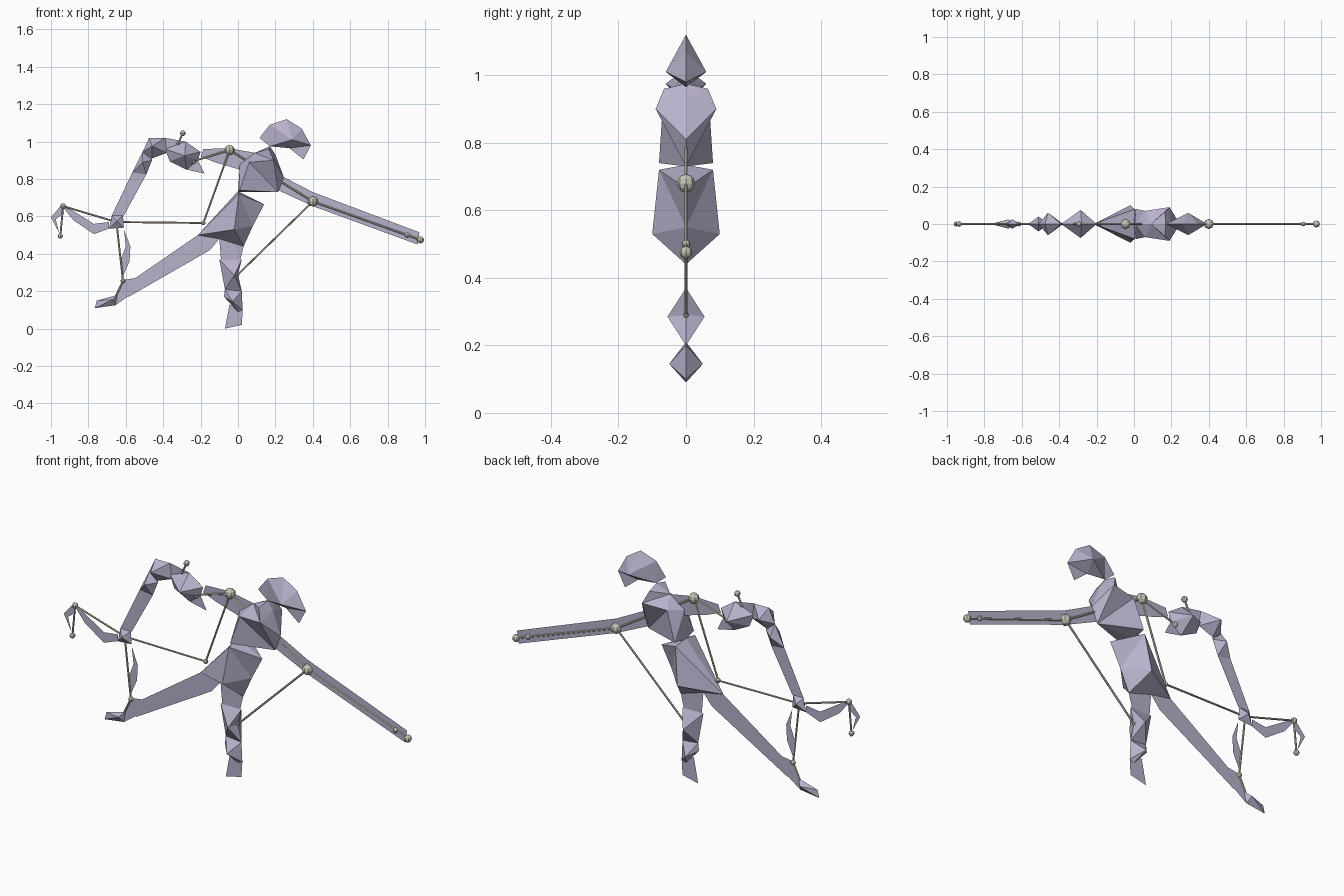
import bpy
import bmesh
from mathutils import Vector
from mathutils.geometry import delaunay_2d_cdt

cube = bpy.data.objects.get("Cube")
if cube:
    bpy.data.objects.remove(cube)


def make_material(name, colour):
    mat = bpy.data.materials.new(name)
    mat.use_nodes = True
    mat.diffuse_color = colour
    node = next(n for n in mat.node_tree.nodes if n.type == 'BSDF_PRINCIPLED')
    node.inputs["Base Color"].default_value = colour
    return mat


lavender = make_material("lavender body", (.48, .44, .60, 1))
bone = make_material("bone wire", (.56, .55, .46, 1))


def add_object(name, bm, material):
    mesh = bpy.data.meshes.new(name)
    bm.to_mesh(mesh)
    bm.free()
    mesh.materials.append(material)
    obj = bpy.data.objects.new(name, mesh)
    bpy.context.collection.objects.link(obj)


def body_part(name, outline, peaks=()):
    """Flat x-z outline; each peak (x, z, depth) raises a facet tip on both sides."""
    points = [Vector(p) for p in outline] + [Vector(p[:2]) for p in peaks]
    depths = [0] * len(outline) + [p[2] for p in peaks]
    verts, _, tris, origin, _, _ = delaunay_2d_cdt(
        points, [], [list(range(len(outline)))], 1, 1e-5)
    depth = [depths[o[0]] if o else 0 for o in origin]
    bm = bmesh.new()
    front = [bm.verts.new((v.x, -d, v.y)) for v, d in zip(verts, depth)]
    back = [bm.verts.new((v.x, d, v.y)) if d else f
            for v, d, f in zip(verts, depth, front)]
    for tri in tris:
        bm.faces.new([front[i] for i in tri])
        if any(depth[i] for i in tri):
            bm.faces.new([back[i] for i in reversed(tri)])
    bmesh.ops.delete(bm, geom=[v for v in bm.verts if not v.link_faces], context='VERTS')
    add_object(name, bm, lavender)


def ball(name, at, radius):
    bm = bmesh.new()
    bmesh.ops.create_uvsphere(bm, u_segments=8, v_segments=6, radius=radius)
    bmesh.ops.translate(bm, verts=bm.verts, vec=(at[0], 0, at[1]))
    add_object(name, bm, bone)


def rod(name, start, end, radius=.005):
    a, b = Vector((start[0], 0, start[1])), Vector((end[0], 0, end[1]))
    bm = bmesh.new()
    bmesh.ops.create_cone(bm, cap_ends=True, segments=6, radius1=radius,
                          radius2=radius, depth=(b - a).length)
    turn = (b - a).to_track_quat('Z', 'Y').to_matrix()
    bmesh.ops.rotate(bm, verts=bm.verts, matrix=turn)
    bmesh.ops.translate(bm, verts=bm.verts, vec=(a + b) / 2)
    add_object(name, bm, bone)


# Head and torso
body_part("head", [(.115, 1.02), (.17, 1.09), (.26, 1.12), (.34, 1.07), (.39, .98),
                   (.35, .905), (.275, .965), (.17, .975)], [(.29, 1.01, .06)])
body_part("chest", [(.17, .975), (.2, .93), (.245, .81), (.215, .73), (0, .73),
                    (.01, .88), (.09, .94)],
          [(.165, .96, .065), (.19, .9, .09), (.06, .89, .07), (.01, .74, .08)])
body_part("pelvis", [(0, .735), (.14, .665), (.08, .55), (.03, .44), (.01, .36),
                     (-.09, .36), (-.1, .48), (-.15, .42), (-.215, .5)],
          [(.004, .72, .08), (-.02, .53, .1)])

# Standing leg
body_part("knee", [(-.1, .37), (.02, .37), (0, .29), (.02, .2), (-.07, .21)],
          [(-.02, .285, .055)])
body_part("shin", [(-.07, .21), (.02, .2), (.025, .1), (0, .09), (-.075, .17)],
          [(-.03, .145, .05)])
body_part("standing_foot", [(-.045, .13), (.025, .1), (.02, .02), (-.07, 0)])

# Raised leg
body_part("raised_leg", [(-.215, .5), (-.15, .42), (-.585, .17), (-.62, .26), (-.55, .27)])
body_part("raised_foot", [(-.615, .26), (-.645, .18), (-.755, .15), (-.765, .11),
                          (-.655, .125), (-.585, .175)], [(-.67, .155, .025)])

# Straight left arm
body_part("left_arm", [(.245, .81), (.4, .73), (.97, .515), (.96, .45), (.4, .655),
                       (.215, .74)])

# Bent right arm, from shoulder to hand
body_part("right_shoulder", [(.09, .94), (-.05, .965), (-.185, .96), (-.2, .92),
                             (-.125, .89), (.01, .85)])
body_part("right_upper_arm", [(-.39, 1.02), (-.28, 1), (-.2, .945), (-.215, .9), (-.18, .83),
                              (-.275, .85), (-.365, .895), (-.39, .96)],
          [(-.285, .925, .075)])
body_part("right_elbow", [(-.475, 1.02), (-.39, 1.02), (-.38, .94), (-.46, .91),
                          (-.51, .945)], [(-.46, .975, .06)])
body_part("right_forearm", [(-.51, .945), (-.46, .95), (-.46, .9), (-.49, .825),
                            (-.565, .835)], [(-.51, .89, .04)])
body_part("right_wrist", [(-.565, .835), (-.49, .825), (-.61, .605), (-.675, .605)])
body_part("right_hand", [(-.675, .605), (-.615, .605), (-.61, .54), (-.69, .535)],
          [(-.65, .575, .025)])

# Thin ribbons trailing from the hand
body_part("hanging_ribbon", [(-.61, .53), (-.575, .44), (-.58, .36), (-.62, .27), (-.63, .36),
                             (-.6, .44)])
body_part("long_ribbon", [(-.69, .535), (-.77, .505), (-.88, .58), (-.945, .66),
                          (-.89, .635), (-.77, .56), (-.69, .57)])
body_part("ribbon_tip", [(-.945, .66), (-1, .595), (-.955, .51), (-.975, .585),
                         (-.93, .62)])

# Wire skeleton joints: position and ball radius
joints = {
    "shoulder": ((-.045, .955), .027),
    "elbow": ((.4, .68), .027),
    "hip": ((-.185, .565), .012),
    "hand": ((-.65, .57), .012),
    "ankle": ((-.615, .255), .013),
    "toe": ((-.67, .14), .013),
    "ribbon_top": ((-.935, .655), .015),
    "ribbon_end": ((-.95, .495), .014),
    "upper_arm": ((-.24, .895), .016),
    "arm_pin": ((-.295, 1.045), .015),
    "wrist": ((.905, .5), .013),
    "fingertip": ((.975, .475), .019),
    "knee": ((0, .29), .008),
    "arm_pin_base": ((-.32, .99), .008),
}
for joint, (at, radius) in joints.items():
    ball(joint + "_ball", at, radius)

wires = ["shoulder hip", "hip hand", "hand ankle", "ankle toe", "hand ribbon_top",
         "ribbon_top ribbon_end", "shoulder upper_arm", "shoulder elbow",
         "elbow wrist", "wrist fingertip", "elbow knee", "arm_pin arm_pin_base"]
for wire in wires:
    start, end = wire.split()
    rod(start + "_to_" + end + "_wire", joints[start][0], joints[end][0])
